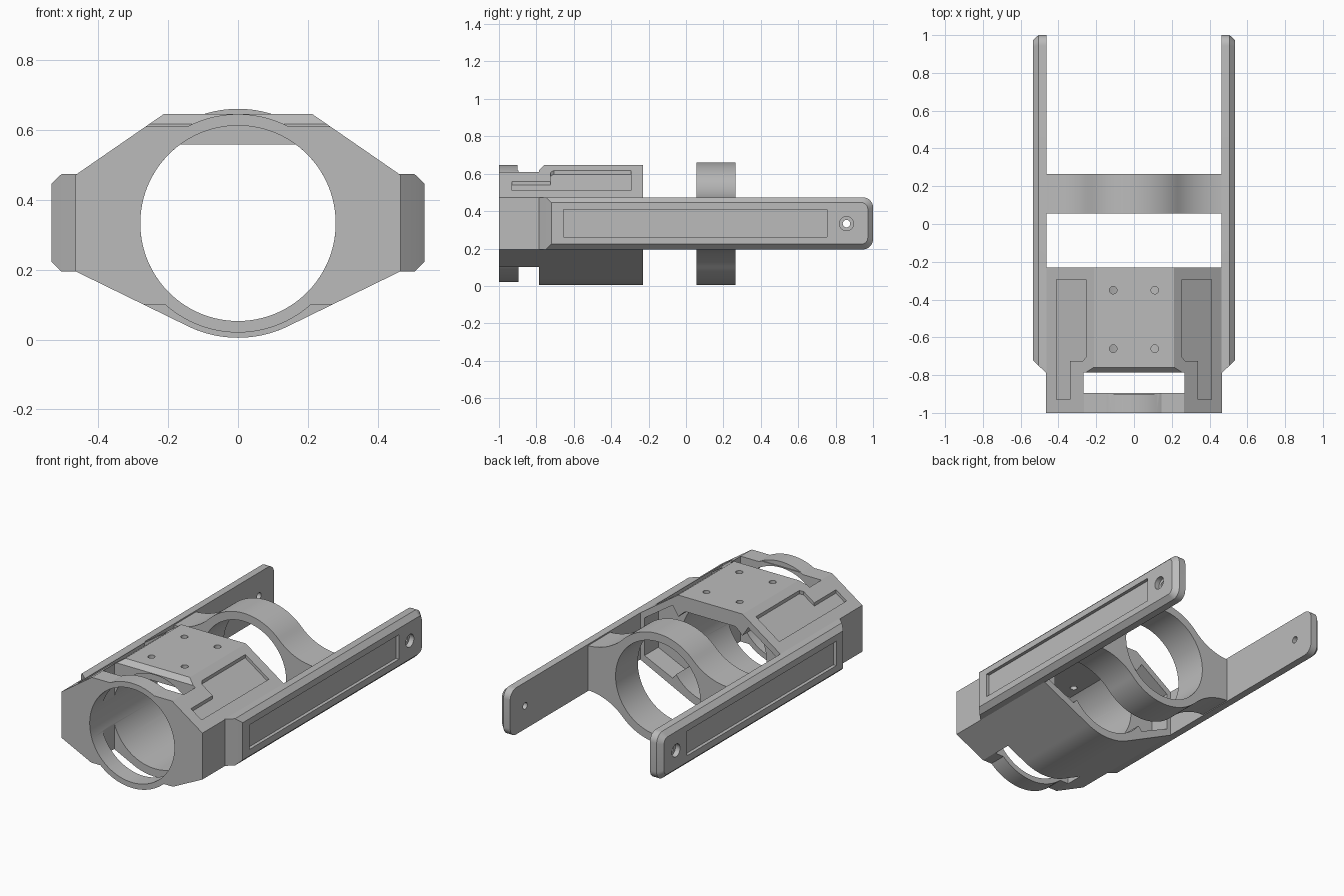
import bpy, bmesh
from math import sin, cos, pi, sqrt, radians

if "Cube" in bpy.data.objects:
    bpy.data.objects.remove(bpy.data.objects["Cube"])

grey = bpy.data.materials.new("satin grey")
grey.use_nodes = True
grey.diffuse_color = (0.5, 0.5, 0.5, 1)
grey.node_tree.nodes["Principled BSDF"].inputs["Base Color"].default_value = (0.5, 0.5, 0.5, 1)

CZ, BORE, OUTER, SIDE = 0.333, 0.28, 0.328, 0.465
LOW, HIGH = 0.195, 0.472


def loft(name, loops):
    """Solid skinned through matching closed loops."""
    bm = bmesh.new()
    rings = [[bm.verts.new(p) for p in loop] for loop in loops]
    bm.faces.new(rings[0])
    bm.faces.new(rings[-1])
    for a, b in zip(rings, rings[1:]):
        for i in range(len(a)):
            j = (i + 1) % len(a)
            bm.faces.new((a[i], a[j], b[j], b[i]))
    bmesh.ops.recalc_face_normals(bm, faces=bm.faces)
    mesh = bpy.data.meshes.new(name)
    bm.to_mesh(mesh)
    bm.free()
    mesh.materials.append(grey)
    ob = bpy.data.objects.new(name, mesh)
    bpy.context.collection.objects.link(ob)
    return ob


def prism_y(name, pts, y0, y1):
    return loft(name, [[(x, y, z) for x, z in pts] for y in (y0, y1)])


def prism_x(name, pts, x0, x1):
    return loft(name, [[(x, y, z) for y, z in pts] for x in (x0, x1)])


def box(x0, x1, y0, y1, z0, z1):
    return prism_y("cutter", [(x0, z0), (x1, z0), (x1, z1), (x0, z1)], y0, y1)


def arc(cx, cz, r, a0, a1, n):
    angles = [radians(a0 + (a1 - a0) * i / n) for i in range(n + 1)]
    return [(cx + r * cos(a), cz + r * sin(a)) for a in angles]


def circle(r, cx=0, cz=CZ, n=96):
    return arc(cx, cz, r, 0, 360, n)[:-1]


def combine(ob, tool, operation="DIFFERENCE"):
    mod = ob.modifiers.new("cut", "BOOLEAN")
    mod.object, mod.operation, mod.solver = tool, operation, "EXACT"
    bpy.context.view_layer.objects.active = ob
    bpy.ops.object.modifier_apply(modifier=mod.name)
    bpy.data.objects.remove(tool)


def finish(ob):
    bpy.ops.object.select_all(action="DESELECT")
    ob.select_set(True)
    bpy.context.view_layer.objects.active = ob
    bpy.ops.object.shade_smooth_by_angle(angle=radians(25))


def slope(x):
    return HIGH + (SIDE - abs(x)) * 0.69


# Main housing: six-sided shell with a rounded belly
profile = [(SIDE, LOW), (SIDE, HIGH), (0.213, 0.646), (-0.213, 0.646), (-SIDE, HIGH), (-SIDE, LOW)]
profile += arc(0, CZ, OUTER, 244, 296, 28)
body = prism_y("housing", profile, -1, -0.23)

# Front collar, stepped down around a thin ring
combine(body, box(-0.6, 0.6, -1.1, -0.785, 0.61, 0.8))
combine(body, box(-0.6, 0.6, -1.1, -0.785, -0.1, 0.1))
combine(body, prism_y("collar", circle(0.313), -1, -0.895), "UNION")
combine(body, box(-0.267, 0.267, -0.895, -0.785, -0.1, 0.8))
wedge = [(-0.9, 0.618), (-0.785, 0.618), (-0.755, 0.65), (-0.755, 0.7), (-0.9, 0.7)]
combine(body, prism_x("cutter", wedge, -0.262, 0.262))

# Bore, with a flat mounting pad along its roof
combine(body, prism_y("cutter", circle(BORE), -1.1, -0.755))
combine(body, prism_y("cutter", arc(0, CZ, BORE, 126, 414, 80), -0.8, -0.1))

# Pockets in the sloping cheeks and hollows in the rear wall
panel = [(0.255, -0.295), (0.41, -0.295), (0.41, -0.93), (0.34, -0.93), (0.34, -0.725), (0.27, -0.725), (0.255, -0.705)]
hollow = [(0.435, 0.225), (0.435, 0.45), (0.25, 0.575), (0.2, 0.5), (0.2, 0.2), (0.25, 0.14)]
for s in (-1, 1):
    combine(body, loft("cutter", [[(s * x, y, slope(x) + d) for x, y in panel] for d in (-0.02, 0.1)]))
    combine(body, prism_y("cutter", [(s * x, z) for x, z in hollow], -0.36, -0.1))

# Screw holes in the top plate
for x in (-0.11, 0.11):
    for y in (-0.35, -0.66):
        hole = circle(0.02, x, y, 24)
        combine(body, loft("cutter", [[(px, py, z) for px, py in hole] for z in (0.5, 0.7)]))
finish(body)

# Rear ring flaring smoothly into the rails
R = 0.338
reach = (OUTER + R) * sqrt(0.5)
quarter = arc(reach, CZ + reach, R, 270, 225, 16)[:-1] + arc(0, CZ, OUTER, 45, 90, 24)
quarter = [(min(x, SIDE + 0.005), z) for x, z in quarter]
half = quarter + [(-x, z) for x, z in quarter[-2::-1]]
ring = prism_y("rear_ring", half + [(x, 2 * CZ - z) for x, z in half[::-1]], 0.055, 0.265)
combine(ring, prism_y("cutter", circle(BORE), 0, 0.3))
finish(ring)


# Side rails with bevelled outer edges, a recessed strip and a countersunk hole
def rail_loop(x, front, inset, r):
    y1, z0, z1 = 1 - inset, LOW + inset, HIGH + 0.002 - inset
    pts = [(front, z0)] + arc(y1 - r, z0 + r, r, 270, 360, 8)
    pts += arc(y1 - r, z1 - r, r, 0, 90, 8) + [(front, z1)]
    return [(x, y, z) for y, z in pts]


for s, side in ((1, "left"), (-1, "right")):
    rail = loft(side + "_rail", [rail_loop(s * x, f, i, r) for x, f, i, r in (
        (0.462, -0.79, 0, 0.055), (0.506, -0.75, 0, 0.055), (0.535, -0.72, 0.028, 0.035))])
    strip = [(-0.655, 0.262), (0.755, 0.262), (0.755, 0.408), (-0.655, 0.408)]
    combine(rail, prism_x("cutter", strip, s * 0.515, s * 0.6))
    for r, x0 in ((0.02, 0.4), (0.038, 0.505)):
        combine(rail, prism_x("cutter", circle(r, 0.858, CZ, 32), s * x0, s * 0.6))
    finish(rail)
